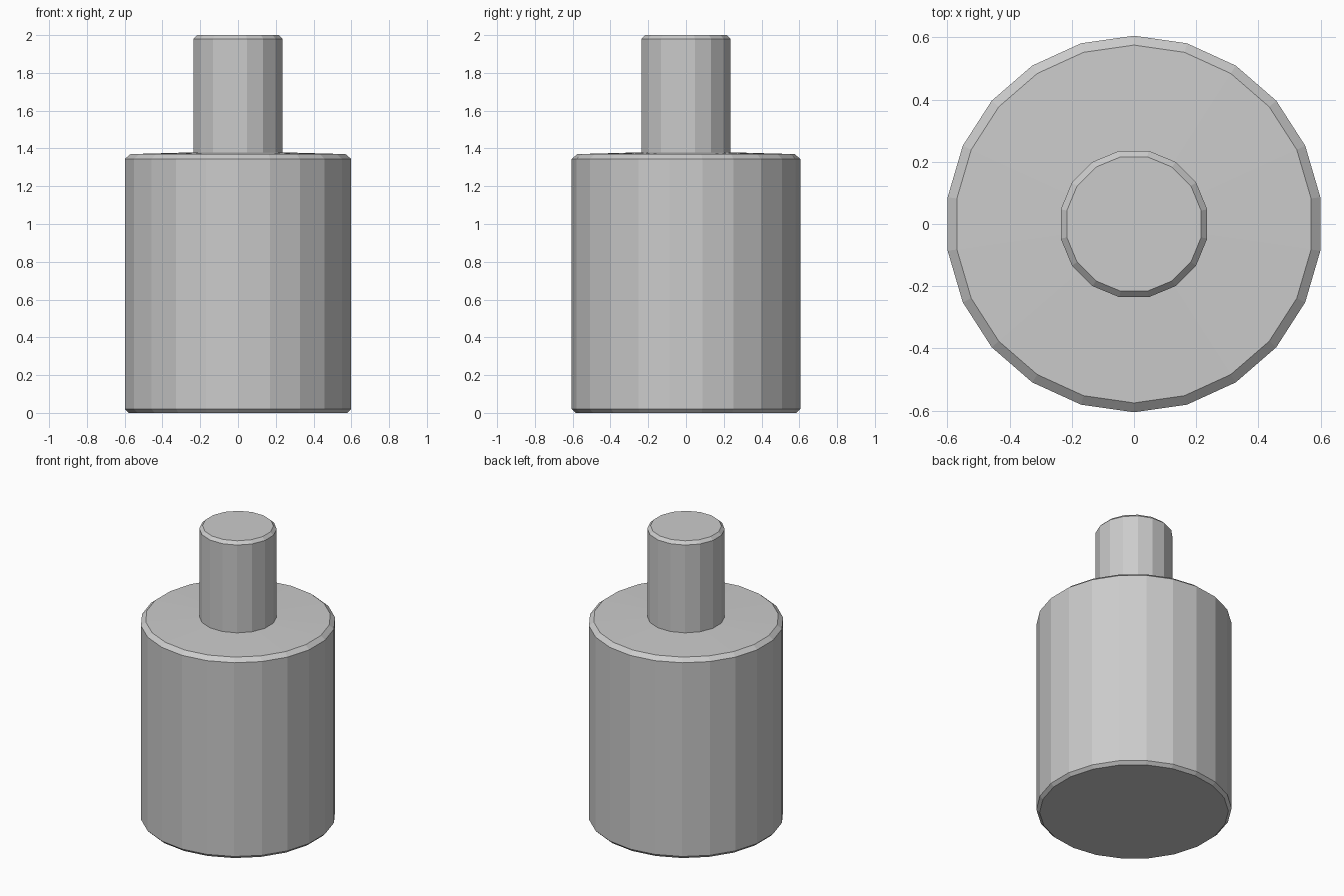
import bpy
import bmesh
from math import cos, sin, pi

cube = bpy.data.objects.get("Cube")
if cube:
    bpy.data.objects.remove(cube, do_unlink=True)

grey = bpy.data.materials.new("plain grey")
grey.use_nodes = True
colour = (0.6, 0.6, 0.6, 1)
grey.diffuse_color = colour
grey.node_tree.nodes["Principled BSDF"].inputs["Base Color"].default_value = colour


def lathe(name, profile, sides, turn=0.0, cap_bottom=True, cap_top=True):
    """Turn (radius, height) points into a faceted round part."""
    bm = bmesh.new()
    rings = []
    for r, z in profile:
        rings.append([bm.verts.new((r * cos(2 * pi * (i + turn) / sides),
                                    r * sin(2 * pi * (i + turn) / sides), z))
                      for i in range(sides)])
    for low, high in zip(rings, rings[1:]):
        for i in range(sides):
            j = (i + 1) % sides
            bm.faces.new((low[i], low[j], high[j], high[i]))
    if cap_bottom:
        bm.faces.new(rings[0][::-1])
    if cap_top:
        bm.faces.new(rings[-1])
    mesh = bpy.data.meshes.new(name)
    bm.to_mesh(mesh)
    bm.free()
    mesh.materials.append(grey)
    obj = bpy.data.objects.new(name, mesh)
    bpy.context.collection.objects.link(obj)
    return obj


# Wide body with chamfered rims; its top stops just inside the shaft
lathe("body", [(0.585, 0), (0.605, 0.02), (0.605, 1.345), (0.575, 1.37), (0.22, 1.38)],
      22, turn=0.5, cap_top=False)

# Narrow shaft with a small chamfer at the tip
lathe("shaft", [(0.24, 1.378), (0.24, 1.98), (0.22, 2.0)],
      16, turn=0.5, cap_bottom=False)
